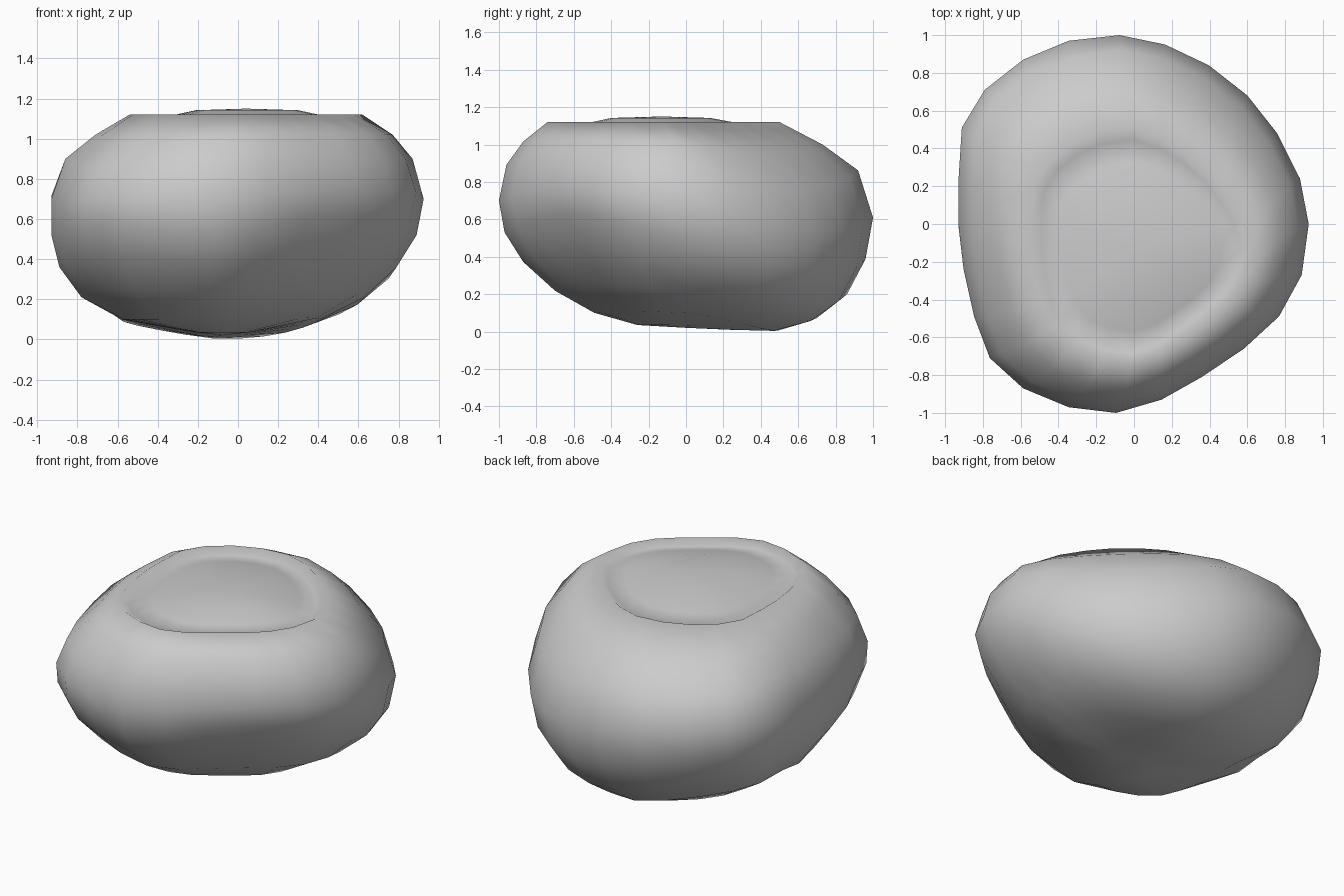
import bpy, bmesh

if "Cube" in bpy.data.objects:
    bpy.data.objects.remove(bpy.data.objects["Cube"])

# Plan outline of the boulder at its widest, roughly -1..1 in x and y
OUTLINE = [(-.08, 1), (.18, .95), (.43, .84), (.65, .68), (.82, .48), (.95, .24),
           (1, 0), (.96, -.27), (.83, -.49), (.63, -.66), (.39, -.81), (.16, -.93),
           (-.1, -1), (-.37, -.97), (-.63, -.87), (-.82, -.71), (-.91, -.49), (-.97, -.24),
           (-1, 0), (-1, .22), (-.98, .51), (-.85, .71), (-.63, .87), (-.37, .97)]

# Rings: xmin, xmax, ymin, ymax, z at front and sides, z at back
BODY = [
    (-.22, .06, -.26, .22, .035, .01),
    (-.58, .41, -.49, .49, .10, .0),
    (-.78, .63, -.70, .70, .21, .06),
    (-.89, .79, -.87, .86, .36, .18),
    (-.93, .89, -.97, .96, .52, .37),
    (-.93, .925, -1.0, 1.0, .70, .60),
    (-.86, .87, -.96, .92, .90, .86),
    (-.71, .77, -.87, .73, 1.02, 1.0),
]
TOP = [
    (-.54, .62, -.74, .50, 1.12, 1.12),     # rim of the shallow hollow
    (-.49, .57, -.685, .445, 1.085, 1.085),  # groove inside the rim
    (-.38, .47, -.57, .33, 1.105, 1.105),
    (-.21, .30, -.40, .13, 1.142, 1.142),   # low centre swell
]
# Height change of each body ring at the corners of the plan
BACK_RIGHT = [0, -.01, -.04, -.08, -.11, -.11, -.11, -.06]
BACK_LEFT = [0, .03, .08, .11, .11, .06, .01, 0]
FRONT_LEFT = [0, .0, .04, .06, .05, .0, -.04, -.02]
FRONT_RIGHT = [0, .01, .04, .09, .11, .06, .0, 0]

bm = bmesh.new()


def corner(u, v):
    return abs(2 * u * v) / (u * u + v * v)


def add_ring(r, i=None):
    x0, x1, y0, y1, zf, zb = r
    verts = []
    for u, v in OUTLINE:
        w = corner(u, v)
        z = zf + (zb - zf) * max(0, v) ** 1.5
        if i is None:                       # top rings are more triangular
            k = 1 - (.07 if v > 0 else .05) * w * (u > 0)
        else:
            k = 1
            right, left = (BACK_RIGHT, BACK_LEFT) if v > 0 else (FRONT_RIGHT, FRONT_LEFT)
            z = max(0, z + w * (right if u > 0 else left)[i])
        verts.append(bm.verts.new(((x0 + x1) / 2 + k * u * (x1 - x0) / 2,
                                   (y0 + y1) / 2 + k * v * (y1 - y0) / 2, z)))
    return verts


def cap(ring, centre):
    c = bm.verts.new(centre)
    for i in range(len(ring)):
        bm.faces.new((ring[i - 1], ring[i], c))


# Boulder body: stacked rings bridged by quads, fans at both ends
rings = [add_ring(r, i) for i, r in enumerate(BODY)] + [add_ring(r) for r in TOP]
for a, b in zip(rings, rings[1:]):
    for i in range(len(a)):
        bm.faces.new((a[i - 1], a[i], b[i], b[i - 1]))
cap(rings[0], (-.08, 0, .02))
cap(rings[-1], (.04, -.13, 1.15))
bmesh.ops.recalc_face_normals(bm, faces=bm.faces)
for f in bm.faces:
    f.smooth = True

mesh = bpy.data.meshes.new("boulder")
bm.to_mesh(mesh)
bm.free()
boulder = bpy.data.objects.new("boulder", mesh)
bpy.context.collection.objects.link(boulder)
